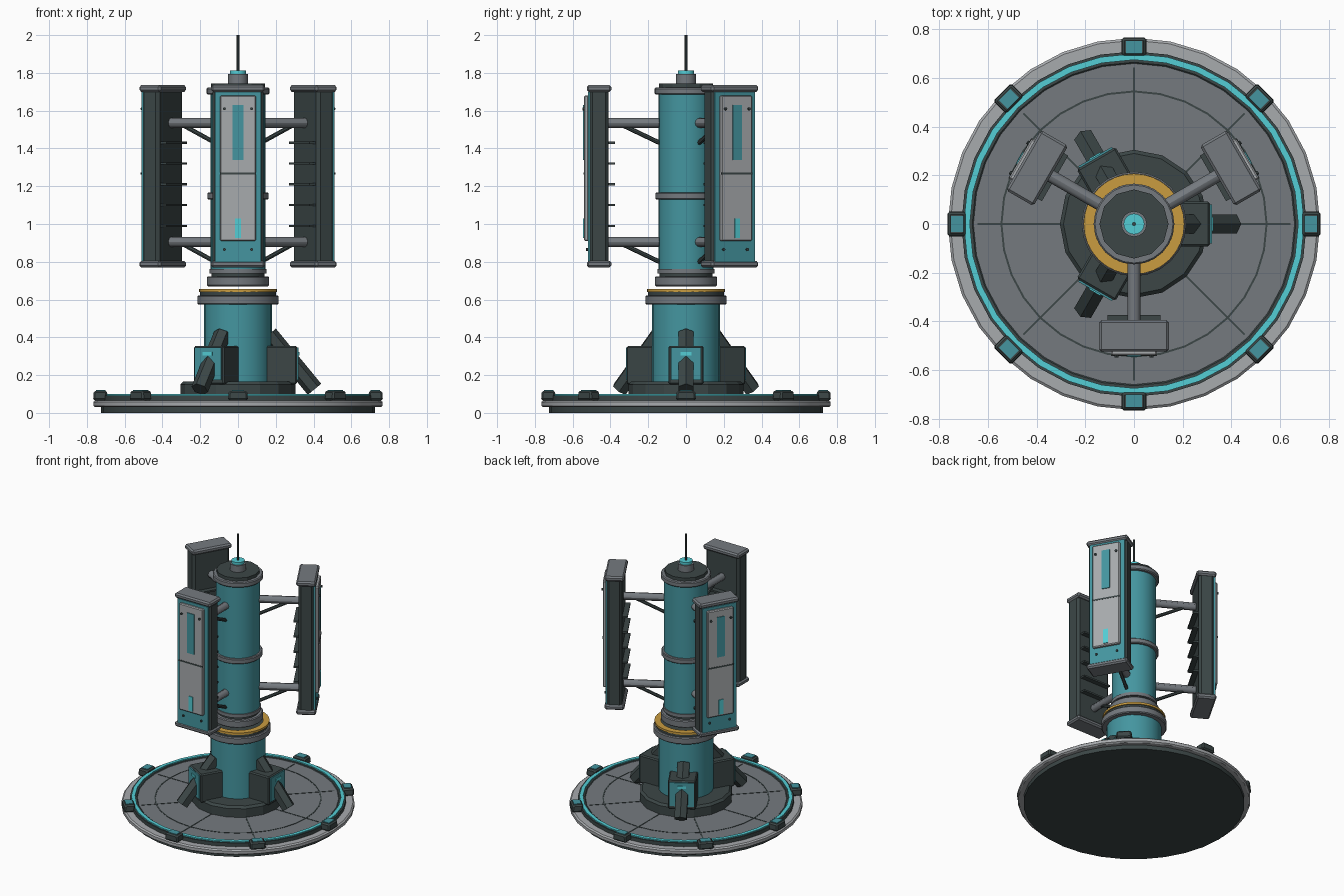
import bpy, bmesh, math
from mathutils import Matrix, Vector

if "Cube" in bpy.data.objects:
    bpy.data.objects.remove(bpy.data.objects["Cube"])


def mat(name, r, g, b):
    m = bpy.data.materials.new(name)
    m.diffuse_color = tuple((c / 255) ** 2.2 for c in (r, g, b)) + (1,)
    m.use_nodes = True
    m.node_tree.nodes["Principled BSDF"].inputs["Base Color"].default_value = m.diffuse_color
    return m


TEAL = mat("teal paint", 70, 148, 158)
GLOW = mat("bright cyan", 84, 204, 212)
GOLD = mat("amber ring", 200, 155, 66)
DARK = mat("dark slate", 62, 72, 72)
GREY = mat("mid grey", 116, 121, 126)
LIGHT = mat("light grey", 166, 169, 172)


def finish(name, bm, mats, M=None, smooth=False):
    bmesh.ops.recalc_face_normals(bm, faces=bm.faces)
    me = bpy.data.meshes.new(name)
    bm.to_mesh(me)
    bm.free()
    for m in mats:
        me.materials.append(m)
    ob = bpy.data.objects.new(name, me)
    bpy.context.collection.objects.link(ob)
    if M is not None:
        ob.matrix_world = M
    if smooth:
        bpy.ops.object.select_all(action='DESELECT')
        ob.select_set(True)
        bpy.context.view_layer.objects.active = ob
        bpy.ops.object.shade_smooth_by_angle(angle=math.radians(30))
    return ob


def lathe(name, prof, mats, seg=24, smooth=True, closed=False):
    """Revolve (r, z, material slot of the following band) round z."""
    bm = bmesh.new()
    rings = []
    for r, z, _ in prof:
        if r == 0:
            rings.append([bm.verts.new((0, 0, z))] * seg)
        else:
            rings.append([bm.verts.new((r * math.cos(t), r * math.sin(t), z))
                          for t in (2 * math.pi * i / seg for i in range(seg))])
    n = len(prof)
    for k in range(n if closed else n - 1):
        a, b = rings[k], rings[(k + 1) % n]
        for i in range(seg):
            j = (i + 1) % seg
            vs = list(dict.fromkeys((a[i], a[j], b[j], b[i])))
            bm.faces.new(vs).material_index = prof[k][2]
    return finish(name, bm, mats, smooth=smooth)


def drum(name, r, z0, z1, m, seg=24, ch=0.0, smooth=True):
    prof = [(0, z0, 0), (r - ch, z0, 0)]
    if ch:
        prof += [(r, z0 + ch, 0), (r, z1 - ch, 0)]
    else:
        prof += [(r, z0, 0)][1:]
    prof += [(r - ch, z1, 0), (0, z1, 0)]
    return lathe(name, prof, [m], seg, smooth)


def box(name, x, y, z, m, angle=0, bevel=0.0, taper=1.0):
    """Box from (min, max) ranges: x radial, y sideways, z up, turned to angle."""
    bm = bmesh.new()
    bmesh.ops.create_cube(bm, size=1)
    for v in bm.verts:
        s = taper if v.co.z > 0 else 1
        v.co = [(a + b) / 2 + c * (b - a) * k for (a, b), c, k in
                zip((x, y, z), v.co, (s, s, 1))]
    if bevel:
        bmesh.ops.bevel(bm, geom=list(bm.edges), offset=bevel, segments=1, affect='EDGES')
    return finish(name, bm, [m], Matrix.Rotation(angle, 4, 'Z'))


def rod(name, p, q, r, m, angle=0, seg=12, smooth=True):
    p, q = Vector(p), Vector(q)
    bm = bmesh.new()
    bmesh.ops.create_cone(bm, cap_ends=True, segments=seg, radius1=r, radius2=r,
                          depth=(q - p).length)
    M = (Matrix.Rotation(angle, 4, 'Z') @ Matrix.Translation((p + q) / 2)
         @ (q - p).to_track_quat('Z', 'Y').to_matrix().to_4x4())
    return finish(name, bm, [m], M, smooth)


# Round base: dark foot, pale rim, grey deck
lathe("base_disc", [(0, 0, 0), (0.725, 0, 0), (0.725, 0.03, 1), (0.755, 0.03, 1),
                    (0.765, 0.037, 1), (0.765, 0.058, 1), (0.755, 0.066, 1),
                    (0.71, 0.066, 0), (0.71, 0.092, 0), (0.665, 0.092, 0),
                    (0.66, 0.088, 2), (0, 0.088, 2)], [DARK, LIGHT, GREY], 32)
lathe("glow_ring", [(0.675, 0.085, 0), (0.70, 0.085, 0), (0.70, 0.1, 0), (0.675, 0.1, 0)],
      [GLOW], 32, closed=True)
lathe("deck_seam_ring", [(0.541, 0.086, 0), (0.549, 0.086, 0), (0.549, 0.09, 0), (0.541, 0.09, 0)],
      [DARK], 32, closed=True)
for i in range(8):
    a = i * math.pi / 4
    box("deck_seam", (0.29, 0.643), (-0.004, 0.004), (0.086, 0.09), DARK, a)
    box("rim_clamp", (0.69, 0.767), (-0.053, 0.053), (0.066, 0.117), DARK, a, 0.009, 0.92)
    box("rim_clamp_plate", (0.702, 0.752), (-0.033, 0.033), (0.114, 0.121), TEAL, a)

# Lower pedestal
lathe("pedestal_collar", [(0, 0.085, 0), (0.305, 0.085, 0), (0.305, 0.15, 0),
                          (0.29, 0.165, 0), (0, 0.165, 0)], [DARK], 16, False)
drum("pedestal_column", 0.18, 0.16, 0.58, TEAL)
drum("pedestal_band", 0.215, 0.573, 0.622, GREY, ch=0.006)
drum("bearing_plate", 0.20, 0.62, 0.642, DARK)
lathe("bearing_ring", [(0.165, 0.64, 0), (0.207, 0.64, 0), (0.207, 0.655, 0), (0.165, 0.655, 0)],
      [GOLD], 32, closed=True)

# Three buttresses with slanted hexagonal legs
for i in range(3):
    a = i * 2 * math.pi / 3
    box("buttress_block", (0.13, 0.312), (-0.092, 0.092), (0.15, 0.355), DARK, a, 0.008)
    box("buttress_plate", (0.31, 0.32), (-0.08, 0.08), (0.175, 0.345), TEAL, a)
    box("buttress_light", (0.318, 0.325), (-0.028, 0.028), (0.304, 0.322), GLOW, a)
    rod("buttress_leg", (0.165, 0, 0.417), (0.405, 0, 0.125), 0.046, DARK, a, 6, False)

# Upper mast, hovering just above the bearing
drum("mast_foot", 0.165, 0.67, 0.722, GREY, ch=0.006)
drum("mast_neck", 0.14, 0.715, 0.745, DARK)
drum("mast_lower_band", 0.152, 0.738, 0.762, GREY)
drum("mast_column", 0.145, 0.755, 1.70, TEAL)
drum("mast_middle_band", 0.162, 1.13, 1.166, GREY, ch=0.005)
drum("mast_top_band", 0.166, 1.685, 1.722, GREY, ch=0.006)
drum("mast_cap", 0.142, 1.715, 1.745, DARK, 12, smooth=False)
drum("antenna_socket", 0.053, 1.74, 1.793, GREY, 16)
drum("antenna_light", 0.043, 1.79, 1.812, GLOW, 16)
rod("antenna", (0, 0, 1.80), (0, 0, 2.0), 0.008, DARK, seg=8)

# Three antenna panels on arms
for i in range(3):
    a = -math.pi / 2 + i * 2 * math.pi / 3
    box("panel_body", (0.41, 0.512), (-0.134, 0.134), (0.785, 1.715), DARK, a, 0.016)
    for z in (0.77, 1.70):
        box("panel_end_cap", (0.395, 0.525), (-0.143, 0.143), (z, z + 0.035), GREY, a, 0.01)
    box("panel_frame", (0.505, 0.52), (-0.122, 0.122), (0.80, 1.70), TEAL, a)
    box("panel_cover", (0.515, 0.54), (-0.095, 0.095), (0.91, 1.68), LIGHT, a, 0.006)
    box("panel_seam", (0.537, 0.542), (-0.095, 0.095), (1.262, 1.272), DARK, a)
    box("panel_slot", (0.537, 0.545), (-0.028, 0.028), (1.34, 1.63), TEAL, a)
    box("panel_light", (0.537, 0.546), (-0.016, 0.016), (0.925, 1.03), GLOW, a)
    for y in (-0.072, 0.072):
        for z in (0.865, 1.61):
            x0 = 0.515 if z < 1 else 0.535
            rod("panel_bolt", (x0, y, z), (x0 + 0.014, y, z), 0.008, DARK, a, 8)
    for k in range(5):
        z = 0.99 + 0.11 * k
        box("cooling_fin", (0.375, 0.42), (-0.108, 0.108), (z - 0.006, z + 0.006), DARK, a)
    for z in (0.905, 1.535):
        rod("panel_arm", (0.12, 0, z), (0.42, 0, z), 0.026, GREY, a)
        rod("arm_strut", (0.13, 0, z - 0.11), (0.34, 0, z - 0.01), 0.012, DARK, a, 8)
